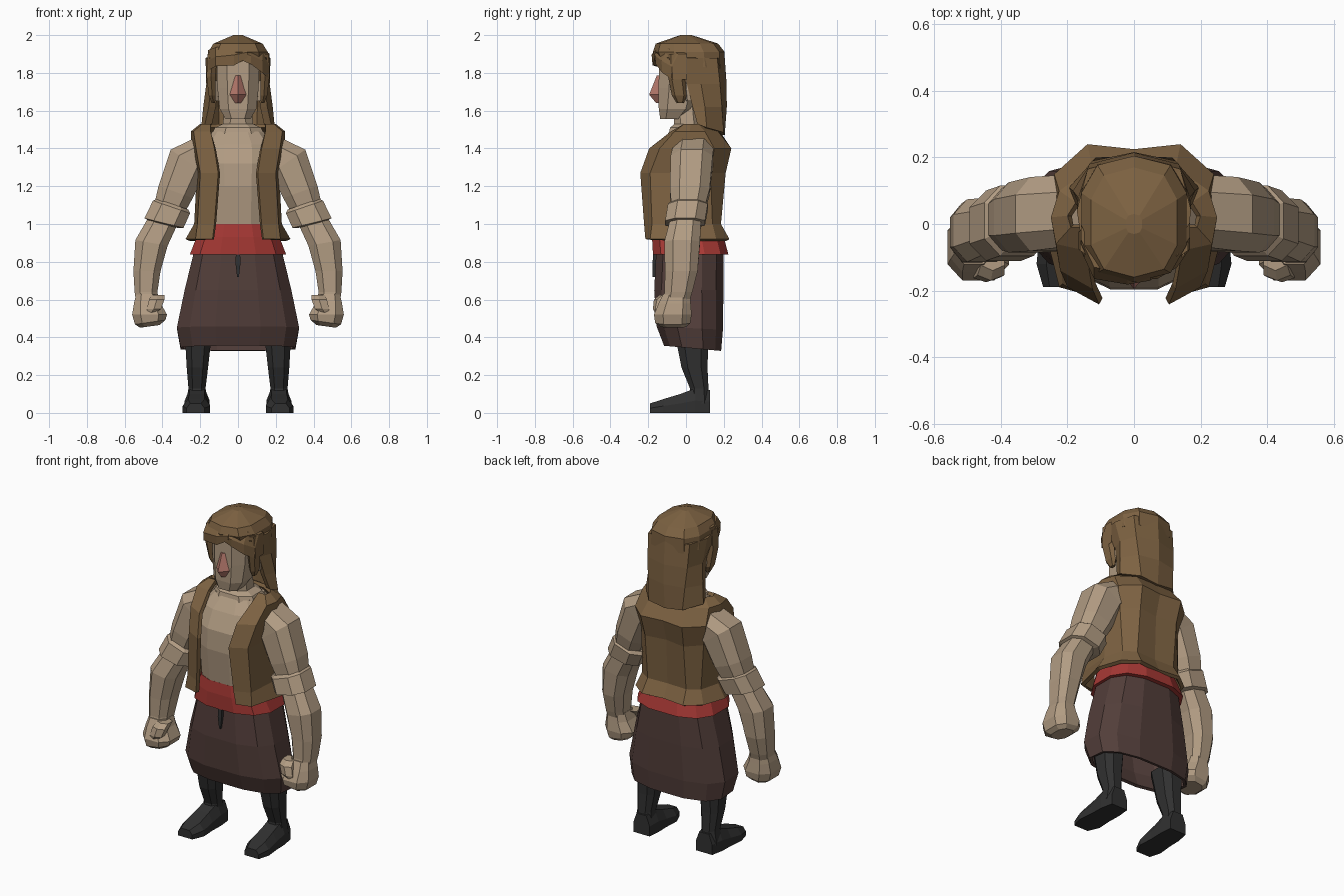
import bpy, bmesh, math
from mathutils import Vector


def material(name, rgb):
    m = bpy.data.materials.new(name)
    m.diffuse_color = (*rgb, 1)
    return m


BROWN = material("warm brown", (0.205, 0.122, 0.054))
BEIGE = material("beige", (0.44, 0.33, 0.225))
SKIN = material("nose pink", (0.50, 0.205, 0.16))
RED = material("sash red", (0.40, 0.042, 0.036))
DARK = material("skirt brown", (0.085, 0.048, 0.042))
BLACK = material("boot black", (0.03, 0.03, 0.03))


def ring(cx, cy, z, rx, ry, n=8, tilt=0, power=0.75, slope=0, phase=0.5):
    """Rounded-box cross-section, tilted about y by an angle in degrees."""
    t, pts = math.radians(tilt), []
    for i in range(n):
        a = 2 * math.pi * (i + phase) / n
        c, s = math.cos(a), math.sin(a)
        u = rx * math.copysign(abs(c) ** power, c)
        y = cy + ry * math.copysign(abs(s) ** power, s)
        pts.append((cx + u * math.cos(t), y, z + u * math.sin(t) + slope * y))
    return pts


def loft(name, rings, mat, closed=True, caps=(True, True), mirror=False, thick=0):
    """Skin between matching cross-sections; open ones become shells."""
    bm = bmesh.new()
    rows = [[bm.verts.new(p) for p in r] for r in rings]
    n = len(rows[0])
    for a, b in zip(rows, rows[1:]):
        for i in range(n if closed else n - 1):
            j = (i + 1) % n
            bm.faces.new((a[i], a[j], b[j], b[i]))
    if closed:
        for use, r in zip(caps, (rows[0], rows[-1])):
            if use:
                bm.faces.new(r)
    bmesh.ops.recalc_face_normals(bm, faces=bm.faces)
    if not (closed and all(caps)):
        out = 0
        for f in bm.faces:
            c = f.calc_center_median()
            out += f.normal.dot(Vector((c.x, c.y, 0))) * f.calc_area()
        if out < 0:
            bmesh.ops.reverse_faces(bm, faces=bm.faces)
    me = bpy.data.meshes.new(name)
    bm.to_mesh(me)
    bm.free()
    me.materials.append(mat)
    ob = bpy.data.objects.new(name, me)
    bpy.context.collection.objects.link(ob)
    if mirror:
        md = ob.modifiers.new("mirror", 'MIRROR')
        md.use_clip = False
        md.merge_threshold = 0.002
    if thick:
        md = ob.modifiers.new("thickness", 'SOLIDIFY')
        md.thickness = thick
        md.offset = -1
    return ob


def at(z, xy):
    return [(x, y, z) for x, y in xy]


# Boots: shaft lofted upward, foot lofted from heel to toe
loft("boot_shaft", [ring(.218, .07, .05, .062, .058), ring(.217, .07, .13, .048, .052),
                    ring(.215, .045, .24, .06, .073), ring(.21, .03, .42, .076, .095)],
     BLACK, mirror=True)


def foot_section(y, cx, w, h):
    return [(cx - w, y, 0), (cx + w, y, 0), (cx + w, y, h * .5),
            (cx + w * .6, y, h), (cx - w * .6, y, h), (cx - w, y, h * .5)]


loft("boot_foot", [foot_section(.128, .212, .055, .12), foot_section(.05, .216, .066, .13),
                   foot_section(-.03, .218, .066, .10), foot_section(-.12, .22, .073, .073),
                   foot_section(-.19, .225, .048, .05)], BLACK, mirror=True)

# Skirt: open at the hem, with a hem that drops towards the back
loft("skirt", [ring(0, .035, .345, .312, .155, 12, slope=-.09),
               ring(0, .02, .45, .332, .18, 12, slope=-.05),
               ring(0, .015, .65, .29, .188, 12),
               ring(0, .02, .87, .235, .182, 12)],
     DARK, caps=(False, True), thick=.018)

# Waist sash and its hanging slit
loft("sash", [ring(0, .025, .838, .262, .205, 12), ring(0, .01, .93, .225, .195, 12),
              ring(0, 0, 1.0, .20, .18, 12)], RED)
loft("belt_tail", [ring(0, -.17, .72, .006, .008, 4), ring(0, -.168, .79, .017, .012, 4),
                   ring(0, -.165, .84, .015, .012, 4)], BLACK)

# Shirt body and collar
loft("shirt", [ring(0, 0, .96, .19, .175, 12), ring(0, -.01, 1.2, .195, .192, 12),
               ring(0, 0, 1.32, .205, .195, 12), ring(0, .01, 1.42, .20, .155, 12),
               ring(0, .02, 1.49, .14, .11, 12)], BEIGE)
loft("collar", [ring(0, .02, 1.47, .15, .12), ring(0, .01, 1.51, .13, .10),
                ring(0, .01, 1.53, .085, .075)], BEIGE)

# Vest: half shell from the front edge round to the back seam
vest = [at(.92, [(.135, -.215), (.225, -.19), (.278, .02), (.23, .16), (.14, .23), (0, .215)]),
        at(1.0, [(.125, -.222), (.215, -.18), (.232, .02), (.20, .14), (.13, .185), (0, .18)]),
        at(1.27, [(.105, -.242), (.20, -.19), (.218, .02), (.21, .13), (.13, .21), (0, .19)]),
        at(1.40, [(.125, -.195), (.222, -.14), (.245, .02), (.24, .15), (.14, .24), (0, .225)]),
        at(1.49, [(.145, -.08), (.235, -.06), (.25, .02), (.225, .10), (.125, .17), (0, .18)]),
        at(1.53, [(.145, -.01), (.19, -.01), (.20, .025), (.175, .065), (.115, .10), (0, .11)])]
loft("vest", vest, BROWN, closed=False, mirror=True, thick=.022)

# Sleeves, rolled cuffs, forearms and fists
loft("sleeve", [ring(.19, .04, 1.37, .10, .115, tilt=70), ring(.265, .03, 1.33, .118, .118, tilt=35),
                ring(.33, .02, 1.17, .102, .112, tilt=20), ring(.372, .01, 1.06, .085, .09, tilt=20)],
     BEIGE, mirror=True)
loft("rolled_cuff", [ring(.346, .01, 1.105, .094, .095, tilt=19),
                     ring(.352, .01, 1.09, .110, .112, tilt=19),
                     ring(.392, -.005, 1.005, .113, .112, tilt=14),
                     ring(.394, -.005, .998, .085, .085, tilt=14)], BEIGE, mirror=True)
loft("forearm", [ring(.39, 0, 1.03, .082, .085, tilt=17), ring(.458, -.02, .90, .092, .1, tilt=10),
                 ring(.482, -.025, .75, .076, .092), ring(.487, -.04, .64, .064, .078),
                 ring(.485, -.05, .60, .06, .075)], BEIGE, mirror=True)
loft("fist", [ring(.482, -.05, .63, .06, .075), ring(.48, -.06, .58, .075, .09),
              ring(.468, -.07, .52, .098, .106), ring(.465, -.07, .48, .086, .098, tilt=-8),
              ring(.467, -.065, .458, .055, .07, tilt=-8)], BEIGE, mirror=True)
loft("thumb", [ring(.425, -.10, .625, .04, .04, 6), ring(.43, -.13, .60, .045, .04, 6),
               ring(.445, -.145, .55, .042, .03, 6), ring(.46, -.145, .53, .025, .02, 6)],
     BEIGE, mirror=True)

# Neck, head, ears and nose
loft("neck", [ring(0, .01, 1.49, .09, .075), ring(0, 0, 1.62, .075, .07)], BEIGE)
loft("head", [ring(0, -.075, 1.555, .07, .065), ring(0, -.05, 1.61, .103, .10),
              ring(0, -.03, 1.72, .116, .122), ring(0, -.02, 1.88, .12, .13)], BEIGE)
loft("ear", [ring(.118, .02, 1.65, .018, .02, 6), ring(.126, .025, 1.71, .02, .04, 6),
             ring(.122, .025, 1.76, .018, .03, 6)], BEIGE, mirror=True)
loft("nose", [[(-.018, -.14, 1.785), (0, -.155, 1.785), (.018, -.14, 1.785)],
              [(-.048, -.14, 1.685), (0, -.195, 1.685), (.048, -.14, 1.685)],
              [(-.02, -.14, 1.64), (0, -.16, 1.642), (.02, -.14, 1.64)]], SKIN)

# Hair: crown, long back, side locks and swept fringe
loft("hair_crown", [ring(0, .03, 1.84, .165, .175, 10, slope=-.1),
                    ring(0, .015, 1.91, .164, .19, 10),
                    ring(0, .005, 1.955, .135, .165, 10), ring(0, 0, 2.0, .025, .03, 10)], BROWN)
hair = [at(1.88, [(.15, -.10), (.172, .04), (.14, .165), (0, .205)]),
        at(1.74, [(.142, .005), (.168, .08), (.135, .18), (0, .215)]),
        at(1.62, [(.155, .035), (.184, .10), (.125, .19), (0, .216)]),
        [(.175, .06, 1.53), (.195, .11, 1.51), (.115, .20, 1.485), (0, .205, 1.47)]]
loft("long_hair", hair, BROWN, closed=False, mirror=True, thick=.04)
loft("side_lock", [ring(.135, -.05, 1.90, .03, .05, 6), ring(.143, -.05, 1.78, .026, .045, 6),
                   ring(.137, -.035, 1.68, .02, .04, 6), ring(.13, -.03, 1.64, .01, .018, 6)],
     BROWN, mirror=True)


def lock_section(x, y, low, high):
    return [(x, y - .025, low), (x, y - .03, (low + high) / 2), (x, y + .005, high),
            (x, y + .05, high), (x, y + .05, low)]


loft("fringe_left", [lock_section(-.16, -.05, 1.81, 1.92), lock_section(-.12, -.135, 1.835, 1.935),
                     lock_section(-.02, -.152, 1.84, 1.95), lock_section(.05, -.14, 1.88, 1.94)], BROWN)
loft("fringe_right", [lock_section(0, -.14, 1.875, 1.945), lock_section(.07, -.135, 1.845, 1.94),
                      lock_section(.13, -.10, 1.80, 1.93), lock_section(.168, -.045, 1.765, 1.90)], BROWN)
